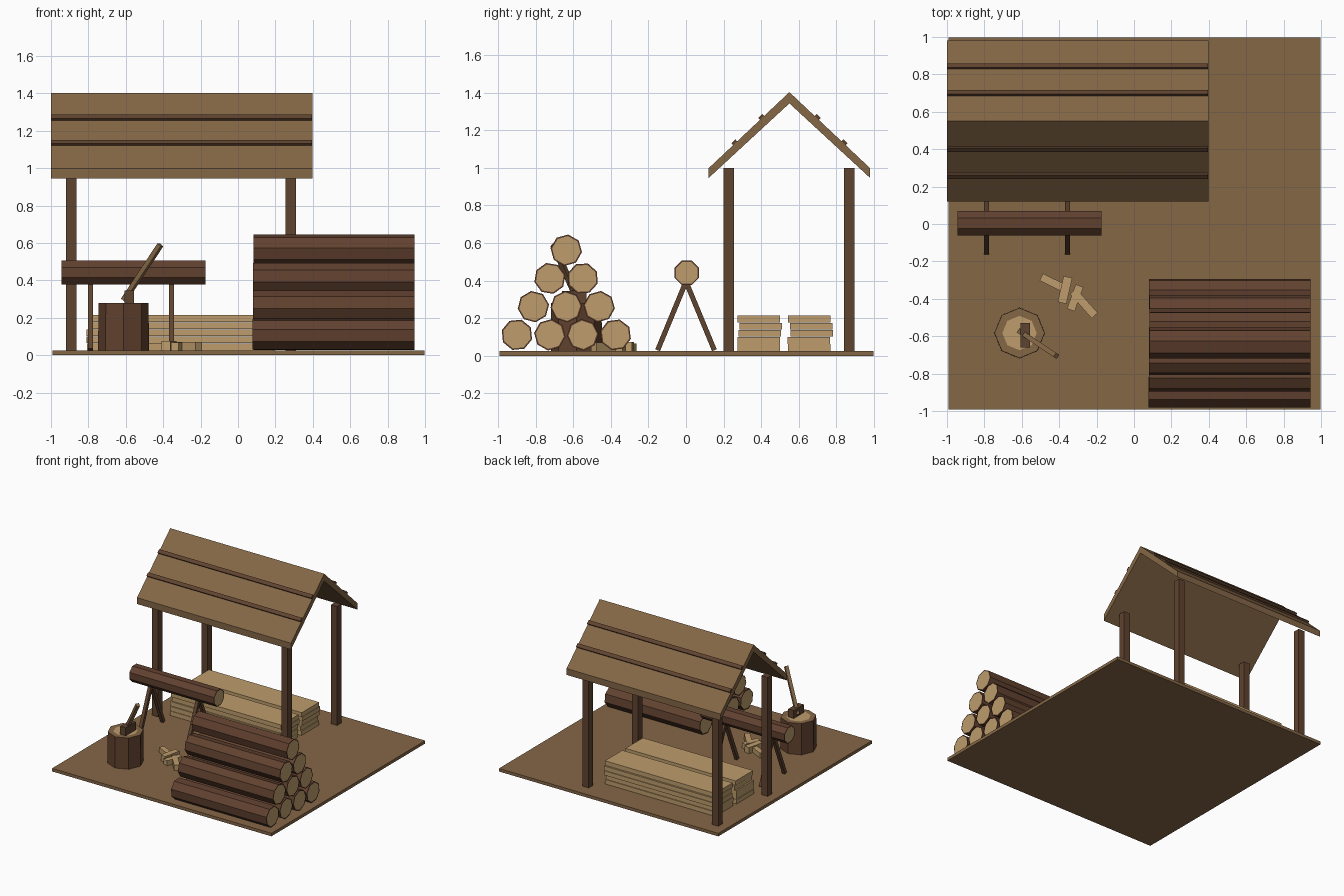
import bpy, bmesh, math, random
from mathutils import Vector, Matrix

if "Cube" in bpy.data.objects:
    bpy.data.objects.remove(bpy.data.objects["Cube"])

random.seed(4)

def material(name, hex_code):
    def lin(c):
        return c / 12.92 if c <= 0.04045 else ((c + 0.055) / 1.055) ** 2.4
    m = bpy.data.materials.new(name)
    rgb = [lin(int(hex_code[i:i + 2], 16) / 255) for i in (0, 2, 4)]
    m.diffuse_color = (*rgb, 1)
    m.use_nodes = True
    m.node_tree.nodes["Principled BSDF"].inputs["Base Color"].default_value = m.diffuse_color
    return m

BROWN = material("weathered brown", "856746")
BARK = material("dark bark", "61412F")
TIMBER = material("dark timber", "5F432F")
TAN = material("fresh cut wood", "BD9C6C")

def finish(bm, name, mats):
    bmesh.ops.recalc_face_normals(bm, faces=bm.faces)
    me = bpy.data.meshes.new(name)
    bm.to_mesh(me)
    bm.free()
    for m in mats:
        me.materials.append(m)
    ob = bpy.data.objects.new(name, me)
    bpy.context.collection.objects.link(ob)
    return ob

def box(name, centre, size, mat, rot=Matrix.Identity(4)):
    bm = bmesh.new()
    bmesh.ops.create_cube(bm, size=1, matrix=Matrix.Translation(centre) @ rot @ Matrix.Diagonal((*size, 1)))
    return finish(bm, name, [mat])

def beam(name, a, b, width, mat):
    """Square bar running from a to b."""
    a, b = Vector(a), Vector(b)
    d = b - a
    rot = d.to_track_quat('Z', 'Y').to_matrix().to_4x4()
    return box(name, (a + b) / 2, (width, width, d.length), mat, rot)

def log(name, x0, x1, y, z, r, turn):
    """Eight-sided log along x with pale inset end grain."""
    bm = bmesh.new()
    rot = Matrix.Rotation(math.pi / 2, 4, 'Y') @ Matrix.Rotation(turn, 4, 'Z')
    bmesh.ops.create_cone(bm, cap_ends=True, segments=8, radius1=r, radius2=r, depth=x1 - x0,
                          matrix=Matrix.Translation(((x0 + x1) / 2, y, z)) @ rot)
    ends = [f for f in bm.faces if len(f.verts) == 8]
    bmesh.ops.inset_individual(bm, faces=ends, thickness=r * 0.1)
    for f in ends:
        f.material_index = 1
    return finish(bm, name, [BARK, TAN])

# Ground slab
box("ground", (0.003, 0.003, 0.0125), (1.99, 1.99, 0.025), BROWN)

# Shed posts
for x in (-0.892, 0.283):
    for y in (0.228, 0.868):
        box("shed_post", (x, y, 0.51), (0.056, 0.056, 0.98), TIMBER)

# Gable roof: chevron profile extruded along x
RIDGE_Y, RIDGE_Z, HALF, SLOPE = 0.55, 1.403, 0.43, 0.942
eave = RIDGE_Z - HALF * SLOPE
profile = [(-HALF, eave), (0, RIDGE_Z), (HALF, eave),
           (HALF, eave - 0.052), (0, RIDGE_Z - 0.06), (-HALF, eave - 0.052)]
bm = bmesh.new()
rings = [[bm.verts.new((x, RIDGE_Y + y, z)) for y, z in profile] for x in (-1.0, 0.397)]
left, right = rings
for i in range(6):
    j = (i + 1) % 6
    bm.faces.new((left[i], left[j], right[j], right[i]))
for ring in rings:
    bm.faces.new((ring[0], ring[1], ring[4], ring[5]))
    bm.faces.new((ring[1], ring[2], ring[3], ring[4]))
finish(bm, "roof", [BROWN])

# Roof battens, two on each slope
angle = math.atan(SLOPE)
for side in (-1, 1):
    for d in (0.147, 0.29):
        box("roof_batten", (-0.3015, RIDGE_Y + side * d, RIDGE_Z - d * SLOPE + 0.003),
            (1.395, 0.03, 0.024), TIMBER, Matrix.Rotation(-side * angle, 4, 'X'))

# Two stacks of planks, slightly uneven
for y in (0.393, 0.66):
    for k in range(5):
        box("plank", (-0.305 + random.uniform(-.006, .006), y + random.uniform(-.009, .009),
                      0.025 + 0.038 * (k + 0.5)), (1.0, 0.226, 0.036), TAN)

# Log pile: rows of 4, 3, 2, 1
for row in range(4):
    for i in range(4 - row):
        log("pile_log", 0.08 + random.uniform(-.004, .004), 0.944,
            -0.637 + (i - (3 - row) / 2) * 0.175, 0.112 + row * 0.15, 0.084, random.uniform(0, 0.78))

# Sawhorse with a log on top
log("sawhorse_log", -0.943, -0.175, 0.004, 0.442, 0.07, math.pi / 8)
for x in (-0.788, -0.356):
    for side in (-1, 1):
        beam("sawhorse_leg", (x, 0, 0.395), (x, side * 0.151, 0.03), 0.027, TIMBER)

# Chopping block with pale heartwood
BX, BY = -0.612, -0.583
bm = bmesh.new()
bmesh.ops.create_cone(bm, cap_ends=True, segments=8, radius1=0.136, radius2=0.134, depth=0.255,
                      matrix=Matrix.Translation((BX, BY, 0.1525)))
bm.normal_update()
top = max(bm.faces, key=lambda f: f.calc_center_median().z)
top.material_index = 1
bmesh.ops.inset_individual(bm, faces=[top], thickness=0.042)
top.material_index = 2
finish(bm, "chopping_block", [BARK, BROWN, TAN])

# Axe stuck in the block
box("axe_head", (-0.582, -0.594, 0.308), (0.05, 0.13, 0.075), TIMBER)
beam("axe_handle", (-0.61, -0.575, 0.295), (-0.415, -0.705, 0.59), 0.026, BROWN)

# Split kindling: start and end of each piece on the ground
for a, b, w, h in [((-.496, -.283), (-.375, -.343), .042, .04), ((-.353, -.283), (-.385, -.422), .048, .05),
                   ((-.291, -.33), (-.338, -.46), .044, .042), ((-.325, -.36), (-.21, -.49), .044, .045)]:
    d = Vector(b) - Vector(a)
    mid = (Vector(a) + Vector(b)) / 2
    box("kindling", (mid.x, mid.y, 0.025 + h / 2), (d.length, w, h), TAN,
        Matrix.Rotation(math.atan2(d.y, d.x), 4, 'Z'))
